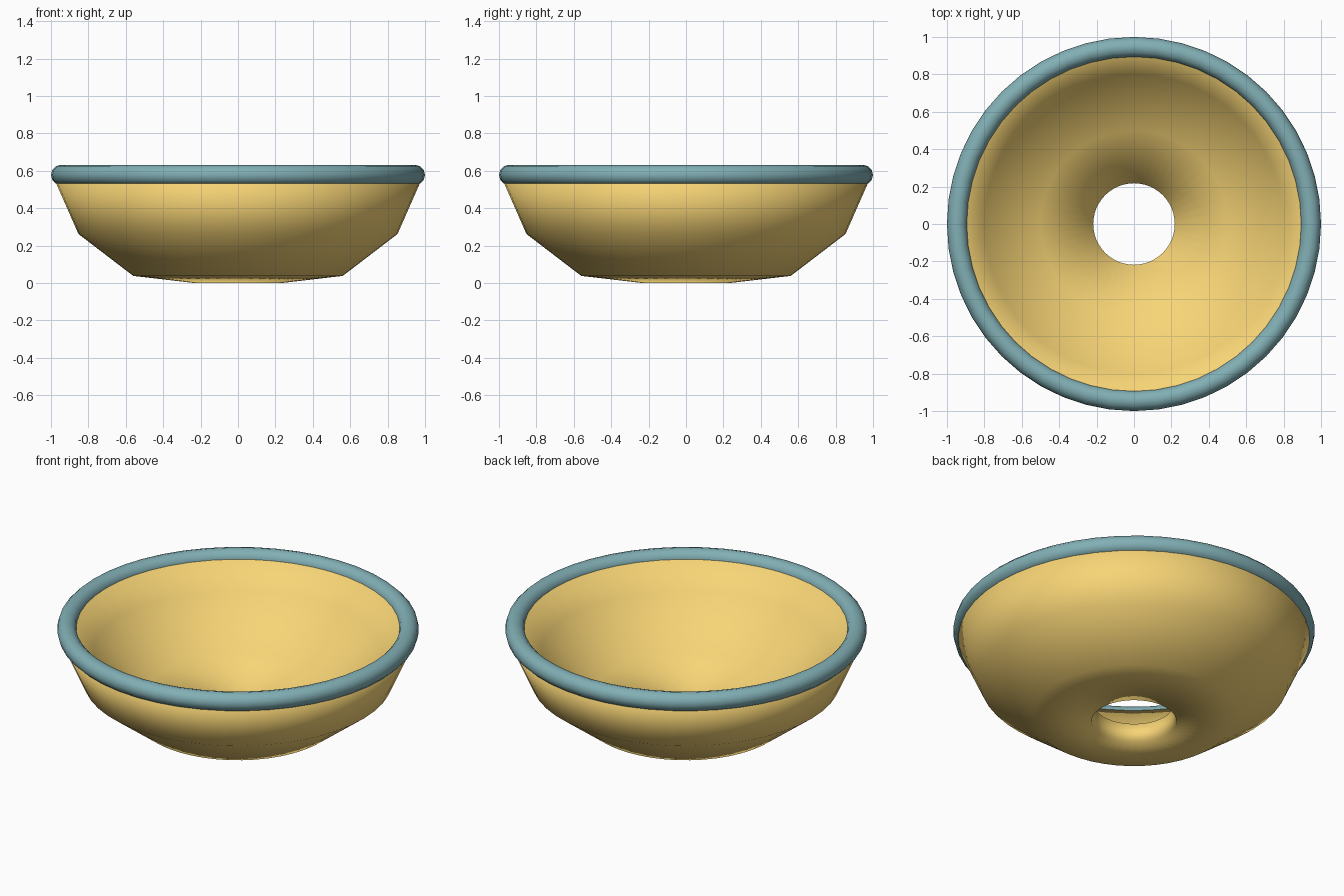
import bpy
import bmesh
from math import tau
from mathutils import Vector

if "Cube" in bpy.data.objects:
    bpy.data.objects.remove(bpy.data.objects["Cube"], do_unlink=True)

SEGMENTS = 48


def make_material(name, rgb):
    mat = bpy.data.materials.new(name)
    mat.use_nodes = True
    color = (*rgb, 1.0)
    mat.diffuse_color = color
    mat.node_tree.nodes["Principled BSDF"].inputs["Base Color"].default_value = color
    return mat


def lathe(name, profile, material):
    """Spin a closed (radius, height) profile around the z axis."""
    bm = bmesh.new()
    verts = [bm.verts.new((r, 0, z)) for r, z in profile]
    edges = [bm.edges.new((v, verts[i - 1])) for i, v in enumerate(verts)]
    bmesh.ops.spin(bm, geom=verts + edges, cent=Vector(), axis=(0, 0, 1),
                   angle=tau, steps=SEGMENTS, use_merge=True)
    bmesh.ops.remove_doubles(bm, verts=bm.verts, dist=0.0001)
    bmesh.ops.recalc_face_normals(bm, faces=bm.faces)
    for face in bm.faces:
        face.smooth = True
    mesh = bpy.data.meshes.new(name)
    bm.to_mesh(mesh)
    bm.free()
    mesh.materials.append(material)
    obj = bpy.data.objects.new(name, mesh)
    bpy.context.collection.objects.link(obj)
    return obj


# Thick bowl wall with an open hole in its base
outer = [(0.235, 0.0), (0.56, 0.038), (0.853, 0.262), (0.994, 0.582)]
inner = [(0.898, 0.592), (0.8, 0.44), (0.5, 0.2), (0.218, 0.11)]
lathe("bowl", outer + inner, make_material("yellow_glaze", (0.93, 0.66, 0.18)))

# Rounded rim band
bpy.ops.mesh.primitive_torus_add(major_segments=SEGMENTS, minor_segments=12,
                                 major_radius=0.946, minor_radius=0.054,
                                 location=(0, 0, 0.578))
rim = bpy.context.object
rim.name = "rim"
rim.data.materials.append(make_material("teal_glaze", (0.22, 0.43, 0.46)))
bpy.ops.object.shade_smooth()
